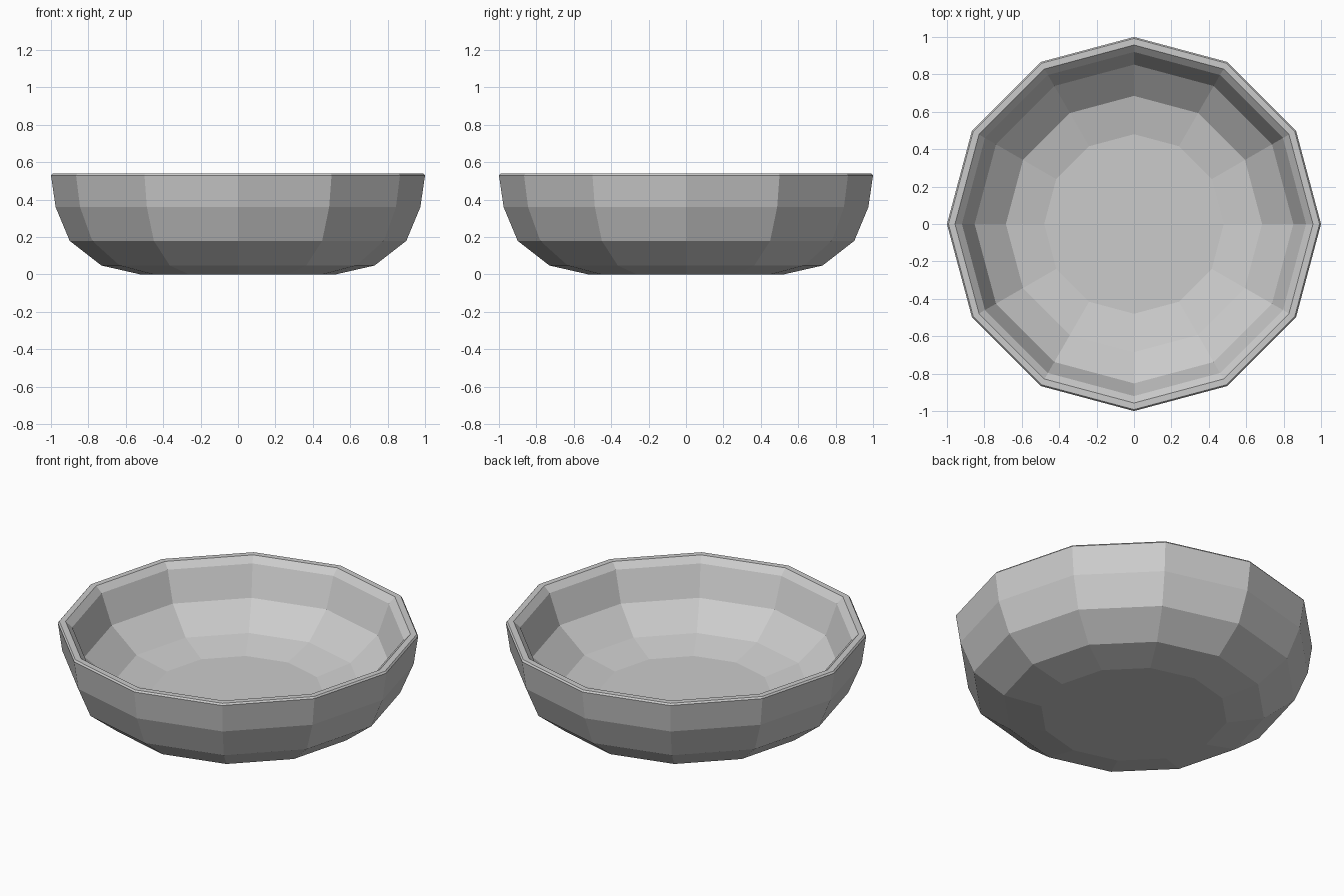
import bpy, bmesh
from math import cos, sin, tau

if "Cube" in bpy.data.objects:
    bpy.data.objects.remove(bpy.data.objects["Cube"])

SIDES = 12

# Wall cross-section (radius, height): outer base, up to the rim, down to inner floor
profile = [
    (0.52, 0.0), (0.73, 0.048), (0.90, 0.18), (0.975, 0.36), (1.0, 0.53),
    (0.992, 0.54), (0.957, 0.54),
    (0.92, 0.505), (0.852, 0.327), (0.685, 0.19), (0.48, 0.145),
]


def lathe(name, points, sides):
    """Spin a profile into a faceted solid with flat end caps."""
    bm = bmesh.new()
    rings = [[bm.verts.new((r * cos(tau * i / sides), r * sin(tau * i / sides), z))
              for i in range(sides)] for r, z in points]
    for a, b in zip(rings, rings[1:]):
        for i in range(sides):
            j = (i + 1) % sides
            bm.faces.new((a[i], a[j], b[j], b[i]))
    bm.faces.new(rings[0][::-1])
    bm.faces.new(rings[-1])
    bmesh.ops.recalc_face_normals(bm, faces=bm.faces[:])
    mesh = bpy.data.meshes.new(name)
    bm.to_mesh(mesh)
    bm.free()
    obj = bpy.data.objects.new(name, mesh)
    bpy.context.collection.objects.link(obj)
    return obj


# Bowl
lathe("bowl", profile, SIDES)
